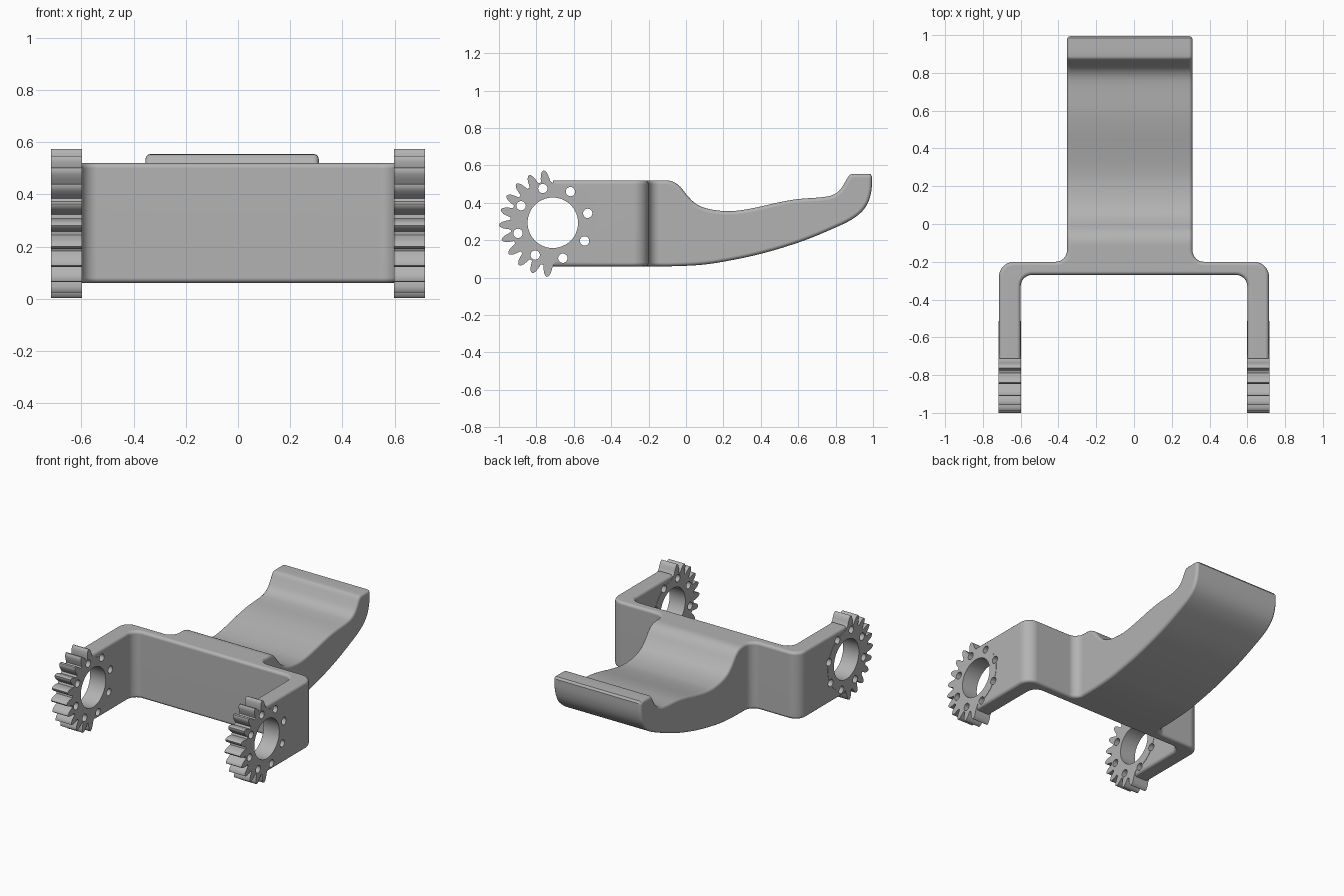
import bpy
import bmesh
from math import sin, cos, pi, radians
from mathutils import Vector

cube = bpy.data.objects.get("Cube")
if cube:
    bpy.data.objects.remove(cube, do_unlink=True)

grey = bpy.data.materials.new("plain grey")
grey.use_nodes = True
colour = (0.45, 0.45, 0.45, 1)
grey.diffuse_color = colour
grey.node_tree.nodes["Principled BSDF"].inputs["Base Color"].default_value = colour

GEAR_Y, GEAR_Z = -0.712, 0.29
ARM_IN, ARM_OUT = 0.6, 0.715


def extrude(name, loops, axis, low, high):
    """Solid made of closed 2D loops swept along the x or z axis."""
    bm = bmesh.new()
    for loop in loops:
        rings = []
        for h in (low, high):
            rings.append([bm.verts.new((h, u, v) if axis == "x" else (u, v, h)) for u, v in loop])
        bm.faces.new(rings[0])
        bm.faces.new(rings[1])
        for i in range(len(loop)):
            j = i - 1
            bm.faces.new((rings[0][j], rings[0][i], rings[1][i], rings[1][j]))
    bmesh.ops.recalc_face_normals(bm, faces=bm.faces)
    mesh = bpy.data.meshes.new(name)
    bm.to_mesh(mesh)
    bm.free()
    mesh.materials.append(grey)
    obj = bpy.data.objects.new(name, mesh)
    bpy.context.collection.objects.link(obj)
    return obj


def combine(target, tool, operation):
    """Apply a boolean and discard the tool object."""
    mod = target.modifiers.new("combine", "BOOLEAN")
    mod.operation = operation
    mod.solver = "EXACT"
    mod.object = tool
    bpy.context.view_layer.objects.active = target
    bpy.ops.object.modifier_apply(modifier=mod.name)
    bpy.data.objects.remove(tool, do_unlink=True)


def rounded(corners, steps=8):
    """Right-angled outline whose corners carry a fillet radius."""
    out = []
    for i, (x, y, r) in enumerate(corners):
        p = Vector((x, y))
        if not r:
            out.append(p)
            continue
        a = (Vector(corners[i - 1][:2]) - p).normalized() * r
        b = (Vector(corners[(i + 1) % len(corners)][:2]) - p).normalized() * r
        for k in range(steps + 1):
            t = k / steps * pi / 2
            out.append(p + a + b - b * cos(t) - a * sin(t))
    return out


def smooth(points, steps=4):
    """Catmull-Rom curve through the points."""
    pts = [Vector(p) for p in points]
    pts = [pts[0]] + pts + [pts[-1]]
    out = []
    for a, b, c, d in zip(pts, pts[1:], pts[2:], pts[3:]):
        for k in range(steps):
            t = k / steps
            out.append(b + (c - a) * t / 2 + (a * 2 - b * 5 + c * 4 - d) * t * t / 2
                       + (b * 3 - a - c * 3 + d) * t ** 3 / 2)
    return out + [pts[-1]]


def polar(radius, degrees, y=GEAR_Y, z=GEAR_Z):
    return (y + radius * cos(radians(degrees)), z + radius * sin(radians(degrees)))


def circle(radius, centre, count):
    return [polar(radius, 360 * k / count, *centre) for k in range(count)]


# Side profile of the lever: curved underside, then lip and grip
underside = smooth([(-0.1, 0.06), (0, 0.063), (0.1, 0.07), (0.2, 0.085), (0.35, 0.115),
                    (0.5, 0.155), (0.65, 0.205), (0.8, 0.268), (0.88, 0.307), (0.94, 0.352),
                    (0.975, 0.405), (0.992, 0.47), (0.995, 0.54)])
grip = smooth([(0.985, 0.554), (0.895, 0.554), (0.87, 0.542), (0.848, 0.506), (0.82, 0.465),
               (0.78, 0.44), (0.72, 0.429), (0.6, 0.42), (0.5, 0.403), (0.4, 0.38),
               (0.3, 0.361), (0.22, 0.355), (0.13, 0.365), (0.06, 0.39), (0.01, 0.435),
               (-0.03, 0.485), (-0.07, 0.513), (-0.11, 0.52)])
profile = [Vector((-1.2, 0.06))] + underside + grip + [Vector((-1.2, 0.52))]
lever = extrude("lever_body", [profile], "x", -1, 1)

# Plan outline: forked bracket blending into the handle
plan = rounded([
    (ARM_OUT, GEAR_Y, 0), (ARM_OUT, -0.2, 0.08), (0.31, -0.2, 0.06), (0.31, 1.2, 0),
    (-0.355, 1.2, 0), (-0.355, -0.2, 0.06), (-ARM_OUT, -0.2, 0.08), (-ARM_OUT, GEAR_Y, 0),
    (-ARM_IN, GEAR_Y, 0), (-ARM_IN, -0.27, 0.06), (ARM_IN, -0.27, 0.06), (ARM_IN, GEAR_Y, 0)])
combine(lever, extrude("plan_cutter", [plan], "z", -1, 2), "INTERSECT")

# Soften the long edges, leaving the arm ends square for the gears
bm = bmesh.new()
bm.from_mesh(lever.data)
bmesh.ops.remove_doubles(bm, verts=bm.verts, dist=0.00005)
sharp = [e for e in bm.edges if len(e.link_faces) == 2 and e.calc_face_angle(0) > 1
         and max(v.co.y for v in e.verts) > GEAR_Y + 0.01]
bmesh.ops.bevel(bm, geom=sharp, offset=0.02, offset_type="OFFSET", segments=3,
                profile=0.5, affect="EDGES", clamp_overlap=False)
bm.to_mesh(lever.data)
bm.free()

# Toothed gear sectors on the arm ends
PITCH = 360 / 22
flank = [(0.228, 6.4), (0.25, 5), (0.27, 3.6), (0.283, 1.8)]
tooth = [(r, -a) for r, a in flank] + [(0.288, 0)] + [(r, a) for r, a in reversed(flank)]
sector = [polar(r, 100 + PITCH * k + a) for k in range(11) for r, a in tooth]
sector += [polar(0.2, 275 + 10 * k) for k in range(18)]
for side in (-1, 1):
    ends = sorted((side * (ARM_IN - 0.002), side * (ARM_OUT + 0.002)))
    combine(lever, extrude("gear_sector", [sector], "x", *ends), "UNION")

# Pivot bore and ring of small holes through both arms
holes = [circle(0.135, (GEAR_Y, GEAR_Z + 0.003), 48)]
holes += [circle(0.025, polar(0.194, 16 + 45 * k), 20) for k in range(8)]
combine(lever, extrude("hole_cutter", holes, "x", -1, 1), "DIFFERENCE")

# Smooth shading with crisp edges
bpy.ops.object.select_all(action="DESELECT")
lever.select_set(True)
bpy.context.view_layer.objects.active = lever
bpy.ops.object.shade_smooth_by_angle(angle=radians(35))
lever.modifiers.new("even shading", "WEIGHTED_NORMAL").keep_sharp = True
